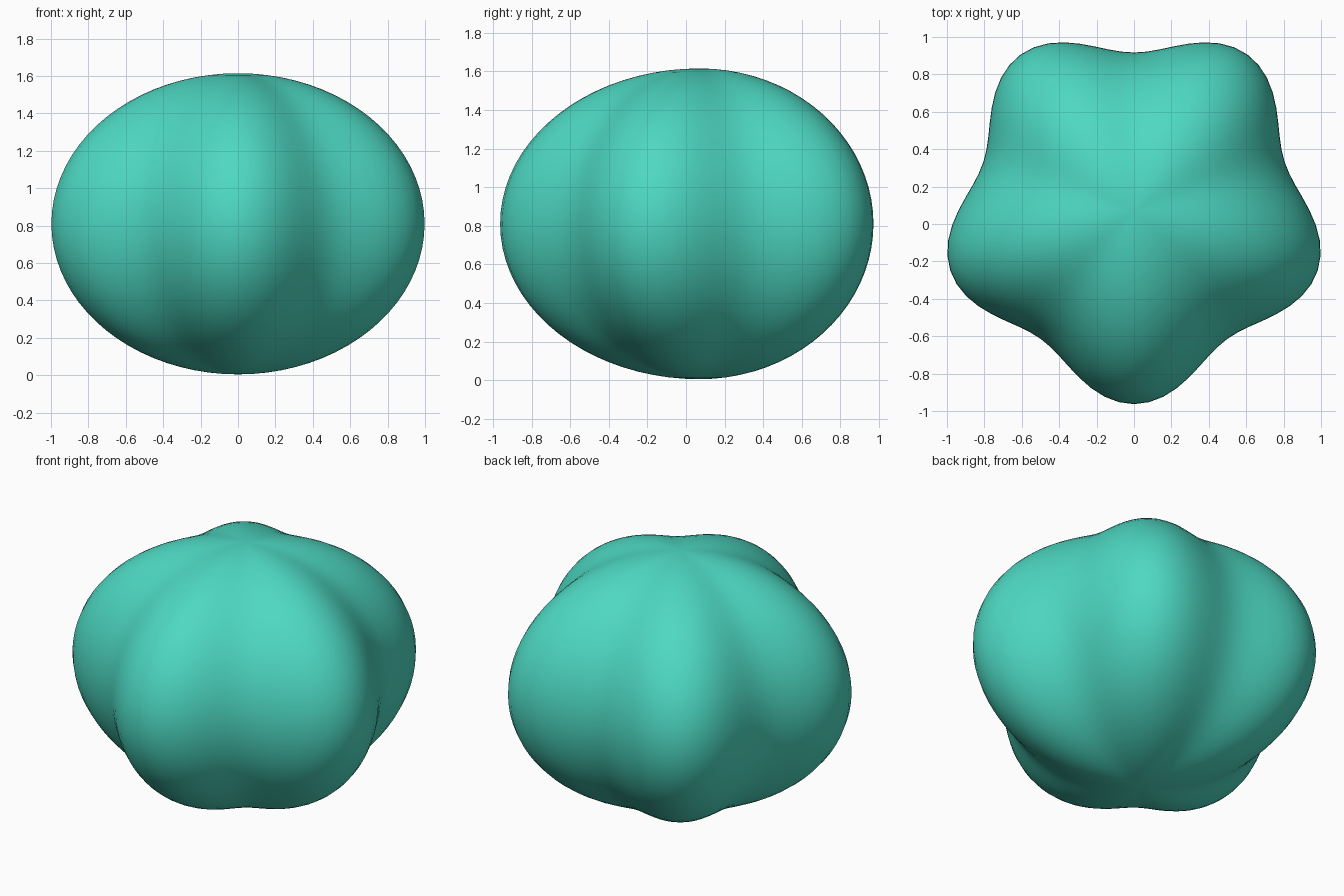
import bpy
import bmesh
from math import sin, cos, pi

cube = bpy.data.objects.get("Cube")
if cube:
    bpy.data.objects.remove(cube, do_unlink=True)

# Flat turquoise
turquoise = bpy.data.materials.new("turquoise")
turquoise.use_nodes = True
colour = (0.075, 0.69, 0.54, 1)
turquoise.diffuse_color = colour
turquoise.node_tree.nodes["Principled BSDF"].inputs["Base Color"].default_value = colour

LOBES, RADIUS, SWELL = 5, 0.94, 0.093
HALF_HEIGHT, CENTRE_Y, CENTRE_Z = 0.805, 0.07, 0.81
SEGMENTS, RINGS = 80, 40

# Five-lobed rounded body: rings of a lobed outline, closed with a point at each pole
bm = bmesh.new()


def ring(tilt):
    verts = []
    for i in range(SEGMENTS):
        turn = 2 * pi * i / SEGMENTS
        r = sin(tilt) * (RADIUS + SWELL * cos(LOBES * turn))
        # turn is measured from the front lobe
        verts.append(bm.verts.new((r * sin(turn), CENTRE_Y - r * cos(turn),
                                   CENTRE_Z - HALF_HEIGHT * cos(tilt))))
    return verts


rings = [ring(pi * k / RINGS) for k in range(1, RINGS)]
bottom = bm.verts.new((0, CENTRE_Y, CENTRE_Z - HALF_HEIGHT))
top = bm.verts.new((0, CENTRE_Y, CENTRE_Z + HALF_HEIGHT))
for i in range(SEGMENTS):
    j = (i + 1) % SEGMENTS
    for low, high in zip(rings, rings[1:]):
        bm.faces.new((low[i], low[j], high[j], high[i]))
    bm.faces.new((bottom, rings[0][j], rings[0][i]))
    bm.faces.new((rings[-1][i], rings[-1][j], top))
bmesh.ops.recalc_face_normals(bm, faces=bm.faces)

mesh = bpy.data.meshes.new("lobed_body")
bm.to_mesh(mesh)
bm.free()
mesh.materials.append(turquoise)
mesh.shade_smooth()
body = bpy.data.objects.new("lobed_body", mesh)
bpy.context.collection.objects.link(body)
